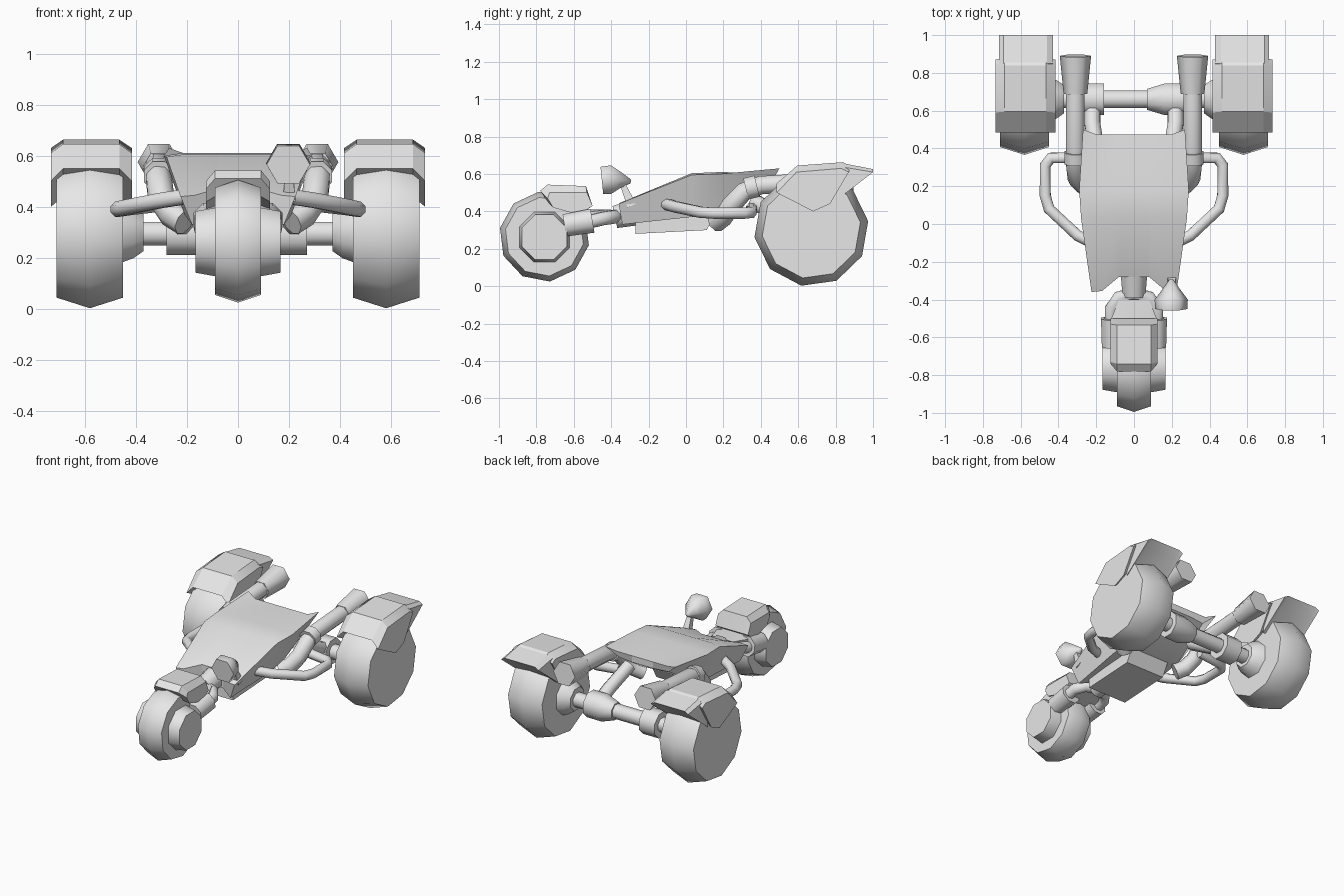
import bpy, bmesh, math
from mathutils import Vector

old = bpy.data.objects.get("Cube")
if old:
    bpy.data.objects.remove(old, do_unlink=True)

grey = bpy.data.materials.new("plain grey")
grey.use_nodes = True
grey.diffuse_color = (0.8, 0.8, 0.8, 1)
grey.node_tree.nodes["Principled BSDF"].inputs["Base Color"].default_value = (0.8, 0.8, 0.8, 1)


def shell(name, rings, mirror=False, angle=30):
    """Bridge matching rings of points into a closed solid."""
    bm = bmesh.new()
    loops = [[bm.verts.new(p) for p in ring] for ring in rings]
    n = len(loops[0])
    for a, b in zip(loops, loops[1:]):
        for i in range(n):
            j = (i + 1) % n
            bm.faces.new((a[i], a[j], b[j], b[i]))
    bm.faces.new(loops[0][::-1])
    bm.faces.new(loops[-1])
    bmesh.ops.recalc_face_normals(bm, faces=bm.faces)
    mesh = bpy.data.meshes.new(name)
    bm.to_mesh(mesh)
    bm.free()
    mesh.materials.append(grey)
    ob = bpy.data.objects.new(name, mesh)
    bpy.context.collection.objects.link(ob)
    if mirror:
        mod = ob.modifiers.new("Mirror", 'MIRROR')
        mod.use_mirror_merge = False
    bpy.ops.object.select_all(action='DESELECT')
    ob.select_set(True)
    bpy.context.view_layer.objects.active = ob
    bpy.ops.object.shade_smooth_by_angle(angle=math.radians(angle))


def loft(name, stations, sides=8, phase=0.0, mirror=False, angle=50):
    """Round rings of (point, radius) strung along a path."""
    pts = [Vector(p) for p, r in stations]
    rings = []
    for i, (p, r) in enumerate(stations):
        d = Vector()
        if i > 0:
            d += (pts[i] - pts[i - 1]).normalized()
        if i < len(pts) - 1:
            d += (pts[i + 1] - pts[i]).normalized()
        d.normalize()
        u = d.cross(Vector((0, 0, 1))).normalized()
        v = u.cross(d)
        angles = [math.radians(phase) + math.tau * k / sides for k in range(sides)]
        rings.append([pts[i] + r * (math.cos(a) * u + math.sin(a) * v) for a in angles])
    shell(name, rings, mirror, angle)


def tube(name, path, r):
    loft(name, [(p, r) for p in path], 8, 22.5, True)


def slabs(name, layers, mirror=False):
    """Side profiles (y, z) placed at several x positions."""
    shell(name, [[(x, y, z) for y, z in prof] for x, prof in layers], mirror)


def axle_part(name, y, z, profile, sides, phase=0.0, mirror=False):
    loft(name, [((x, y, z), r) for x, r in profile], sides, phase, mirror)


# Rear wheels, hubs and axle
axle_part("rear_wheel", 0.67, 0.305, [(0.45, 0.265), (0.58, 0.307), (0.71, 0.265)], 10, 28, True)
axle_part("rear_hub", 0.66, 0.3, [(0.37, 0.08), (0.41, 0.11), (0.46, 0.13)], 8, 22.5, True)
axle_part("rear_axle", 0.66, 0.295, [(-0.46, 0.05), (0.46, 0.05)], 8, 22.5)
axle_part("axle_collar_left", 0.66, 0.295, [(0.07, 0.06), (0.16, 0.09), (0.27, 0.09)], 8, 22.5)
axle_part("axle_collar_right", 0.66, 0.295, [(-0.28, 0.09), (-0.16, 0.09)], 8, 22.5)
tube("axle_strut", [(0.22, 0.66, 0.3), (0.22, 0.53, 0.36), (0.19, 0.35, 0.46)], 0.045)

# Rear fenders with a tail flap
low = [(0.485, 0.5), (0.59, 0.61), (0.83, 0.63), (0.87, 0.61), (0.77, 0.44), (0.68, 0.4)]
high = [(0.485, 0.55), (0.595, 0.645), (0.84, 0.663), (0.88, 0.64), (0.77, 0.48), (0.68, 0.44)]
slabs("rear_fender", [(0.416, low), (0.465, high), (0.685, high), (0.733, low)], True)
flap = [(0.8, 0.62), (0.85, 0.655), (1.0, 0.626), (0.955, 0.583), (0.78, 0.44)]
flap_edge = [(0.8, 0.6), (0.85, 0.635), (1.0, 0.61), (0.955, 0.575), (0.78, 0.44)]
slabs("fender_flap", [(0.43, flap_edge), (0.46, flap), (0.69, flap), (0.715, flap_edge)], True)

# Body: a middle section between two sides that are pronged in front and finned behind
middle = [(-0.28, 0.35, 0.47), (0.03, 0.37, 0.604), (0.18, 0.39, 0.61), (0.475, 0.56, 0.605)]
shell("body_middle", [[(-0.08, y, a), (0.08, y, a), (0.08, y, b), (-0.08, y, b)]
                      for y, a, b in middle])
shell("body_side", [
    [(0.08, -0.28, 0.35), (0.18, -0.34, 0.33), (0.225, -0.36, 0.44), (0.17, -0.355, 0.445), (0.08, -0.28, 0.47)],
    [(0.08, 0.03, 0.37), (0.21, 0.03, 0.37), (0.28, 0.03, 0.595), (0.22, 0.03, 0.604), (0.08, 0.03, 0.604)],
    [(0.08, 0.18, 0.39), (0.21, 0.19, 0.39), (0.29, 0.18, 0.6), (0.22, 0.18, 0.61), (0.08, 0.18, 0.61)],
    [(0.08, 0.475, 0.56), (0.19, 0.46, 0.56), (0.27, 0.5, 0.63), (0.2, 0.475, 0.605), (0.08, 0.475, 0.605)],
], True)
belly = [(-0.27, 0.28), (0.11, 0.3), (0.16, 0.39), (-0.27, 0.37)]
slabs("belly_block", [(-0.15, belly), (0.15, belly)])

# Front wheel and hub
axle_part("front_wheel", -0.757, 0.265, [(-0.09, 0.212), (0, 0.242), (0.09, 0.212)], 10, 11)
axle_part("front_hub", -0.757, 0.262,
          [(-0.167, 0.13), (-0.09, 0.145), (0.09, 0.145), (0.167, 0.13)], 8, 22.5)

# Front fender
side = [(-0.74, 0.47), (-0.73, 0.5), (-0.53, 0.5), (-0.5, 0.43), (-0.57, 0.38), (-0.71, 0.42)]
crown = [(-0.78, 0.51), (-0.74, 0.543), (-0.535, 0.535), (-0.5, 0.43), (-0.54, 0.4), (-0.73, 0.44)]
slabs("front_fender", [(-0.125, side), (-0.09, crown), (0.09, crown), (0.125, side)])

# Front fork, bridge, yoke and steering neck
loft("fork_arm", [((0.11, -0.65, 0.325), 0.065), ((0.11, -0.5, 0.35), 0.07)], 8, 22.5, True)
bridge = [(-0.54, 0.33), (-0.4, 0.36), (-0.4, 0.41), (-0.54, 0.41)]
bridge_edge = [(-0.54, 0.33), (-0.5, 0.34), (-0.5, 0.4), (-0.54, 0.4)]
slabs("fork_bridge", [(-0.12, bridge_edge), (-0.08, bridge), (0.08, bridge), (0.12, bridge_edge)])
tube("fork_yoke", [(0.12, -0.53, 0.34), (0.12, -0.45, 0.36), (0.08, -0.39, 0.37), (0, -0.37, 0.375)], 0.038)
loft("steering_neck", [((0, -0.38, 0.37), 0.065), ((0, -0.24, 0.4), 0.078)], 8, 22.5)

# Headlight on its post
loft("headlight", [((0.197, -0.45, 0.565), 0.085), ((0.197, -0.4, 0.57), 0.088),
                   ((0.197, -0.35, 0.566), 0.05), ((0.197, -0.295, 0.56), 0.012)], 6, 0, False, 65)
loft("headlight_post", [((0.2, -0.34, 0.55), 0.02), ((0.2, -0.29, 0.43), 0.035)], 4, 45)

# Side bars
tube("side_bar", [(0.2, -0.11, 0.44), (0.3, -0.06, 0.425), (0.45, 0.08, 0.395), (0.47, 0.15, 0.39),
                  (0.47, 0.31, 0.39), (0.44, 0.35, 0.395), (0.26, 0.35, 0.415)], 0.032)

# Exhausts
tube("exhaust_pipe", [(0.21, 0.16, 0.34), (0.26, 0.2, 0.37), (0.3, 0.24, 0.43), (0.31, 0.31, 0.505),
                      (0.31, 0.4, 0.54), (0.31, 0.72, 0.56)], 0.053)
loft("exhaust_collar", [((0.31, 0.32, 0.52), 0.063), ((0.31, 0.38, 0.535), 0.063)], 8, 22.5, True)
loft("muffler", [((0.31, 0.69, 0.555), 0.063), ((0.31, 0.89, 0.575), 0.083)], 6, 0, True, 65)
